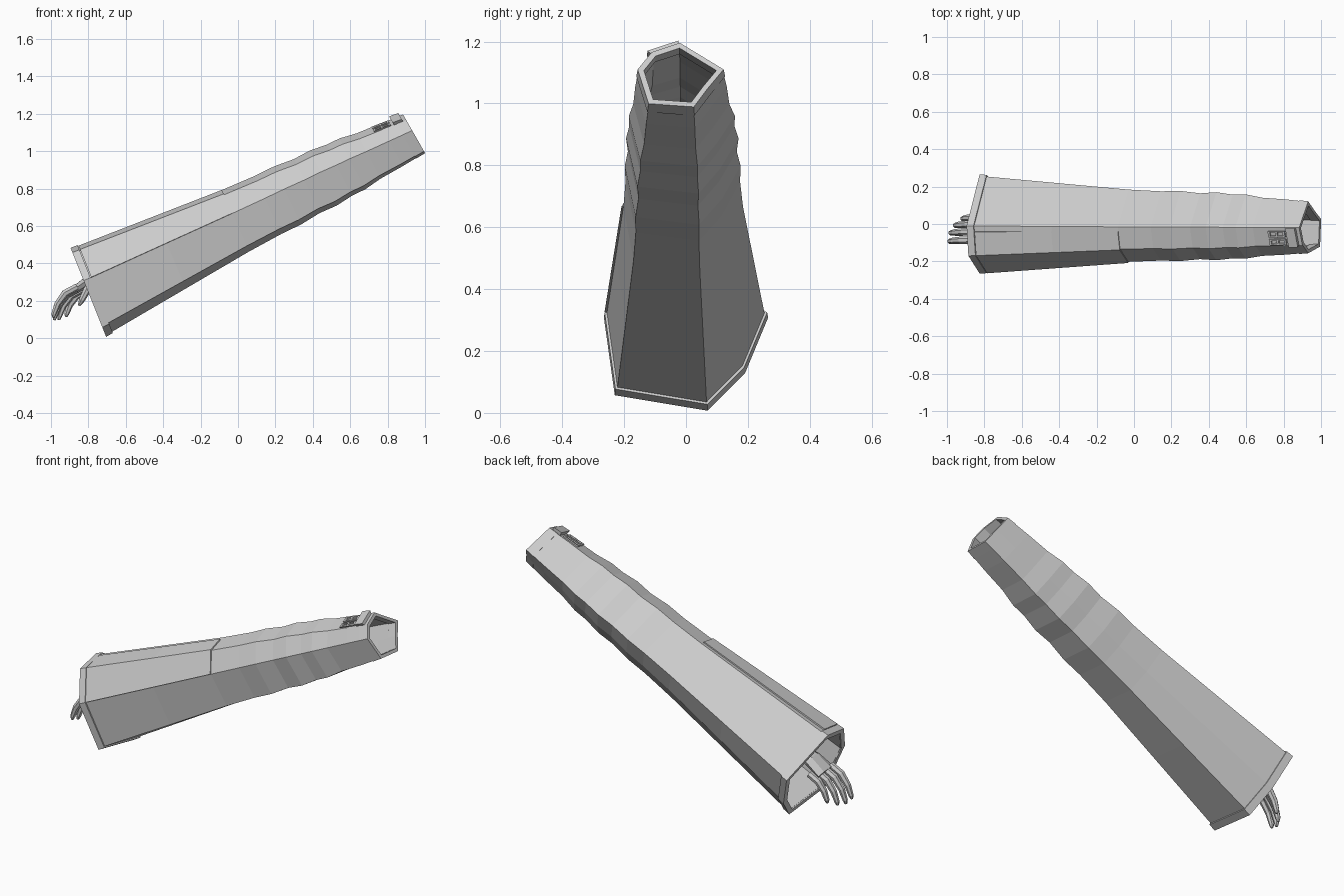
import bpy, bmesh
from mathutils import Vector

cube = bpy.data.objects.get("Cube")
if cube:
    bpy.data.objects.remove(cube, do_unlink=True)

grey = bpy.data.materials.new("plain_grey")
grey.use_nodes = True
grey.diffuse_color = (0.6, 0.6, 0.6, 1)
grey.node_tree.nodes["Principled BSDF"].inputs["Base Color"].default_value = (0.6, 0.6, 0.6, 1)

# Seven-sided end profiles (y, z), each lying in a tilted end plane
CUFF = [(0.265, 0.31), (-0.01, 0.485), (-0.17, 0.46), (-0.265, 0.31),
        (-0.23, 0.06), (0.07, 0.01), (0.19, 0.13)]
NECK = [(0.12, 1.11), (-0.02, 1.195), (-0.11, 1.165), (-0.155, 1.11),
        (-0.12, 1.0), (0.025, 0.99), (0.085, 1.04)]
NECK[6] = (0.07, 1.05)
cuff = [Vector((-0.70 - (z - 0.01) / 2.5, y, z)) for y, z in CUFF]
neck = [Vector((1.0 - (z - 0.99) * 0.57, y, z)) for y, z in NECK]
SIDES = len(cuff)

# Swelling of the cloth along its length, (position, scale)
FOLDS = [(0, 0.97), (0.25, 0.95), (0.45, 0.93), (0.55, 0.95), (0.61, 1.0), (0.67, 0.98),
         (0.72, 1.05), (0.77, 1.02), (0.81, 1.06), (0.86, 1.0), (0.93, 1.01), (1, 0.99)]


def swell(t):
    for (a, p), (b, q) in zip(FOLDS, FOLDS[1:]):
        if t <= b:
            return p + (q - p) * (t - a) / (b - a)
    return FOLDS[-1][1]


def point(t, u, k, folded=True):
    """Point on the sleeve: t along it, u around it, k scales it from its axis."""
    i, f = int(u) % SIDES, u - int(u)
    ring = [a.lerp(b, t) for a, b in zip(cuff, neck)]
    centre = sum(ring, Vector()) / SIDES
    edge = ring[i].lerp(ring[(i + 1) % SIDES], f)
    return centre + (edge - centre) * k * (swell(t) if folded else 1)


def finish(name, bm):
    bmesh.ops.recalc_face_normals(bm, faces=bm.faces)
    mesh = bpy.data.meshes.new(name)
    bm.to_mesh(mesh)
    bm.free()
    mesh.materials.append(grey)
    obj = bpy.data.objects.new(name, mesh)
    bpy.context.scene.collection.objects.link(obj)
    return obj


def shell(name, ts, us, outer, inner, closed=False, folded=True):
    """Thick patch or full band that follows the sleeve surface."""
    bm = bmesh.new()
    grid = [[[bm.verts.new(point(t, u, k, folded)) for u in us] for t in ts]
            for k in (outer, inner)]
    n, m = len(us), len(ts)
    columns = [(j, (j + 1) % n) for j in range(n if closed else n - 1)]
    for layer in grid:
        for i in range(m - 1):
            for a, b in columns:
                bm.faces.new((layer[i][a], layer[i][b], layer[i + 1][b], layer[i + 1][a]))
    for i in (0, m - 1):
        for a, b in columns:
            bm.faces.new((grid[0][i][a], grid[0][i][b], grid[1][i][b], grid[1][i][a]))
    if not closed:
        for j in (0, n - 1):
            for i in range(m - 1):
                bm.faces.new((grid[0][i][j], grid[0][i + 1][j], grid[1][i + 1][j], grid[1][i][j]))
    return finish(name, bm)


def tube(name, path, radii, sides=7):
    """Faceted limb along a path; each radius is (across y, through thickness)."""
    bm = bmesh.new()
    path = [Vector(p) for p in path]
    rings = []
    unit = bmesh.ops.create_circle(bm, segments=sides, radius=1)["verts"]
    shape = [v.co.copy() for v in unit]
    bmesh.ops.delete(bm, geom=unit, context="VERTS")
    for i, p in enumerate(path):
        ahead = (path[min(i + 1, len(path) - 1)] - path[max(i - 1, 0)]).normalized()
        up = ahead.cross(Vector((0, 1, 0))).normalized()
        side = up.cross(ahead)
        w, h = radii[i]
        rings.append([bm.verts.new(p + side * c.x * w + up * c.y * h) for c in shape])
    for r, s in zip(rings, rings[1:]):
        for j in range(sides):
            k = (j + 1) % sides
            bm.faces.new((r[j], r[k], s[k], s[j]))
    bm.faces.new(rings[0])
    bm.faces.new(rings[-1])
    return finish(name, bm)


# Sleeve, its hems and the raised overlay on the upper front
around = list(range(SIDES))
shell("sleeve", [t for t, s in FOLDS], around, 1.0, 0.9, closed=True)
shell("cuff_hem", [-0.003, 0.018], around, 1.0, 0.88, closed=True, folded=False)
shell("shoulder_hem", [0.972, 1.0], around, 1.02, 0.86, closed=True)
shell("upper_overlay", [0.02, 0.25, 0.45], [1.2, 2, 3], 1.035, 0.98)

# Shoulder tab and two small open buckles
shell("shoulder_tab", [0.963, 0.99], [1.05, 1.5, 2], 1.17, 0.95)
for label, u in (("rear", 1.2), ("front", 1.62)):
    lo, hi = 0.905, 0.955
    for side, a in (("a", u), ("b", u + 0.25)):
        shell(f"{label}_buckle_side_{side}", [lo, hi], [a, a + 0.07], 1.07, 0.97)
    for number, t in enumerate((lo, 0.927, hi - 0.006)):
        shell(f"{label}_buckle_bar_{number}", [t, t + 0.006], [u, u + 0.32], 1.07, 0.97)

# Hand hanging out of the cuff
tube("wrist_and_palm",
     [(-0.60, 0, 0.42), (-0.72, -0.01, 0.355), (-0.79, -0.02, 0.315), (-0.87, -0.025, 0.26)],
     [(0.04, 0.035), (0.042, 0.032), (0.065, 0.03), (0.075, 0.022)])

# Fingers: name, side position, drop behind the first knuckle, reach
FINGERS = [("index_finger", -0.085, 0.0, 1.0), ("middle_finger", -0.04, 0.012, 1.05),
           ("ring_finger", 0.0, 0.03, 1.0), ("little_finger", 0.035, 0.05, 0.85)]
for name, y, back, reach in FINGERS:
    root = Vector((-0.86 + back, y, 0.275 - back * 0.4))
    steps = [(0, 0), (-0.065, -0.035), (-0.105, -0.09), (-0.125, -0.145), (-0.128, -0.165)]
    tube(name, [root + Vector((dx, -0.01 * i / 4, dz)) * reach for i, (dx, dz) in enumerate(steps)],
         [(r, r) for r in (0.02, 0.021, 0.018, 0.014, 0.007)])
tube("thumb", [(-0.77, -0.06, 0.31), (-0.81, -0.10, 0.255), (-0.835, -0.105, 0.205), (-0.85, -0.10, 0.175)],
     [(r, r) for r in (0.022, 0.021, 0.017, 0.008)])
